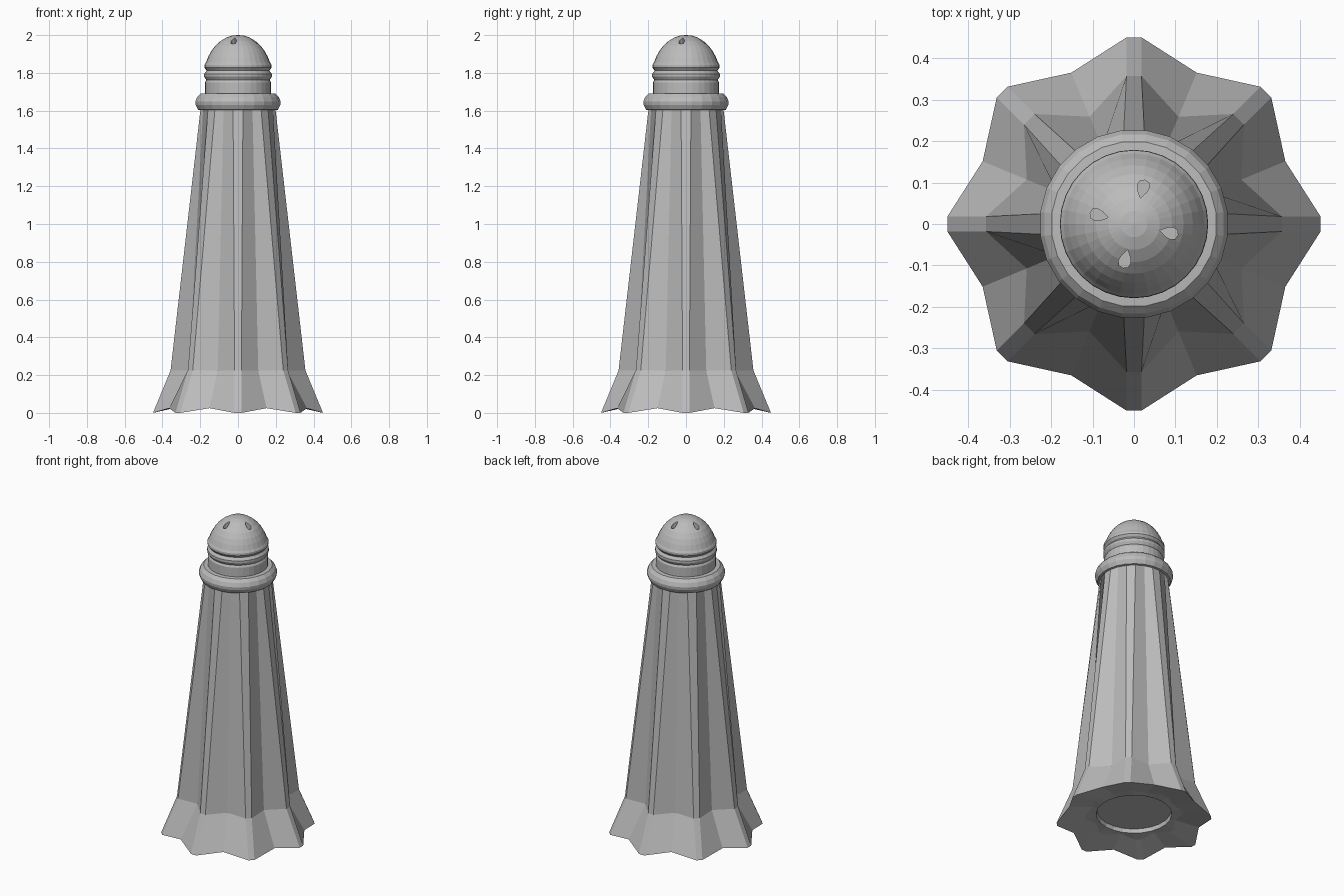
import bpy, bmesh
from math import sin, cos, pi, radians

cube = bpy.data.objects.get("Cube")
if cube:
    bpy.data.objects.remove(cube)

grey = bpy.data.materials.new("plain grey")
grey.use_nodes = True
grey.diffuse_color = (0.5, 0.5, 0.5, 1)
grey.node_tree.nodes["Principled BSDF"].inputs["Base Color"].default_value = (0.5, 0.5, 0.5, 1)


def circle(r, z, sides, turn=0.0):
    return [(r * cos(turn + 2 * pi * i / sides), r * sin(turn + 2 * pi * i / sides), z)
            for i in range(sides)]


def star(lobe_r, valley_r, lobe_z, valley_z, half=0.018):
    """Eight blunt lobes: two tip points and one valley point each."""
    points = []
    for i in range(8):
        a = i * pi / 4
        for side in (-half, half):
            points.append((lobe_r * cos(a) - side * sin(a), lobe_r * sin(a) + side * cos(a), lobe_z))
        v = a + pi / 8
        points.append((valley_r * cos(v), valley_r * sin(v), valley_z))
    return points


def loft(name, rings):
    """Join rings of equal point count, closing both ends."""
    bm = bmesh.new()
    loops = [[bm.verts.new(p) for p in ring] for ring in rings]
    n = len(loops[0])
    for low, high in zip(loops, loops[1:]):
        for i in range(n):
            j = (i + 1) % n
            bm.faces.new((low[i], low[j], high[j], high[i]))
    bm.faces.new(loops[0][::-1])
    bm.faces.new(loops[-1])
    bmesh.ops.recalc_face_normals(bm, faces=bm.faces)
    mesh = bpy.data.meshes.new(name)
    bm.to_mesh(mesh)
    bm.free()
    mesh.materials.append(grey)
    obj = bpy.data.objects.new(name, mesh)
    bpy.context.collection.objects.link(obj)
    return obj


# Fluted body with flared foot and recessed underside
turn = -radians(7.5)
loft("fluted_body", [
    circle(0.215, 0.07, 24, turn),
    circle(0.22, 0.045, 24, turn),
    star(0.285, 0.25, 0.04, 0.05),
    star(0.45, 0.395, 0.0, 0.025),
    star(0.357, 0.28, 0.225, 0.225),
    circle(0.2, 1.61, 24, turn),
])

# Collar ring between body and cap
collar = [(0.19, 1.6), (0.213, 1.605), (0.226, 1.63), (0.228, 1.648),
          (0.218, 1.672), (0.2, 1.69), (0.17, 1.692)]
loft("collar", [circle(r, z, 24, turn) for r, z in collar])

# Threaded neck and domed cap
cap_profile = [(0.175, 1.68), (0.175, 1.75), (0.168, 1.762), (0.179, 1.78),
               (0.179, 1.795), (0.166, 1.812), (0.178, 1.828), (0.178, 1.842),
               (0.17, 1.855), (0.158, 1.885), (0.142, 1.915), (0.12, 1.944),
               (0.092, 1.969), (0.062, 1.987), (0.032, 1.997), (0.004, 2.0)]
cap = loft("domed_cap", [circle(r, z, 32) for r, z in cap_profile])

# Teardrop shaker holes, one per quarter turn
drop = [(-0.023, 0.0), (-0.006, 0.011), (0.008, 0.0145), (0.018, 0.011), (0.022, 0.0),
        (0.018, -0.011), (0.008, -0.0145), (-0.006, -0.011)]
for k in range(4):
    a = k * pi / 2 - radians(14)
    shape = [((0.087 + u) * cos(a) - v * sin(a), (0.087 + u) * sin(a) + v * cos(a)) for u, v in drop]
    cutter = loft(f"hole_cutter_{k + 1}", [[(x, y, z) for x, y in shape] for z in (1.91, 2.05)])
    cutter.hide_render = True
    cutter.hide_viewport = True
    cut = cap.modifiers.new("shaker hole", 'BOOLEAN')
    cut.operation = 'DIFFERENCE'
    cut.solver = 'EXACT'
    cut.object = cutter
